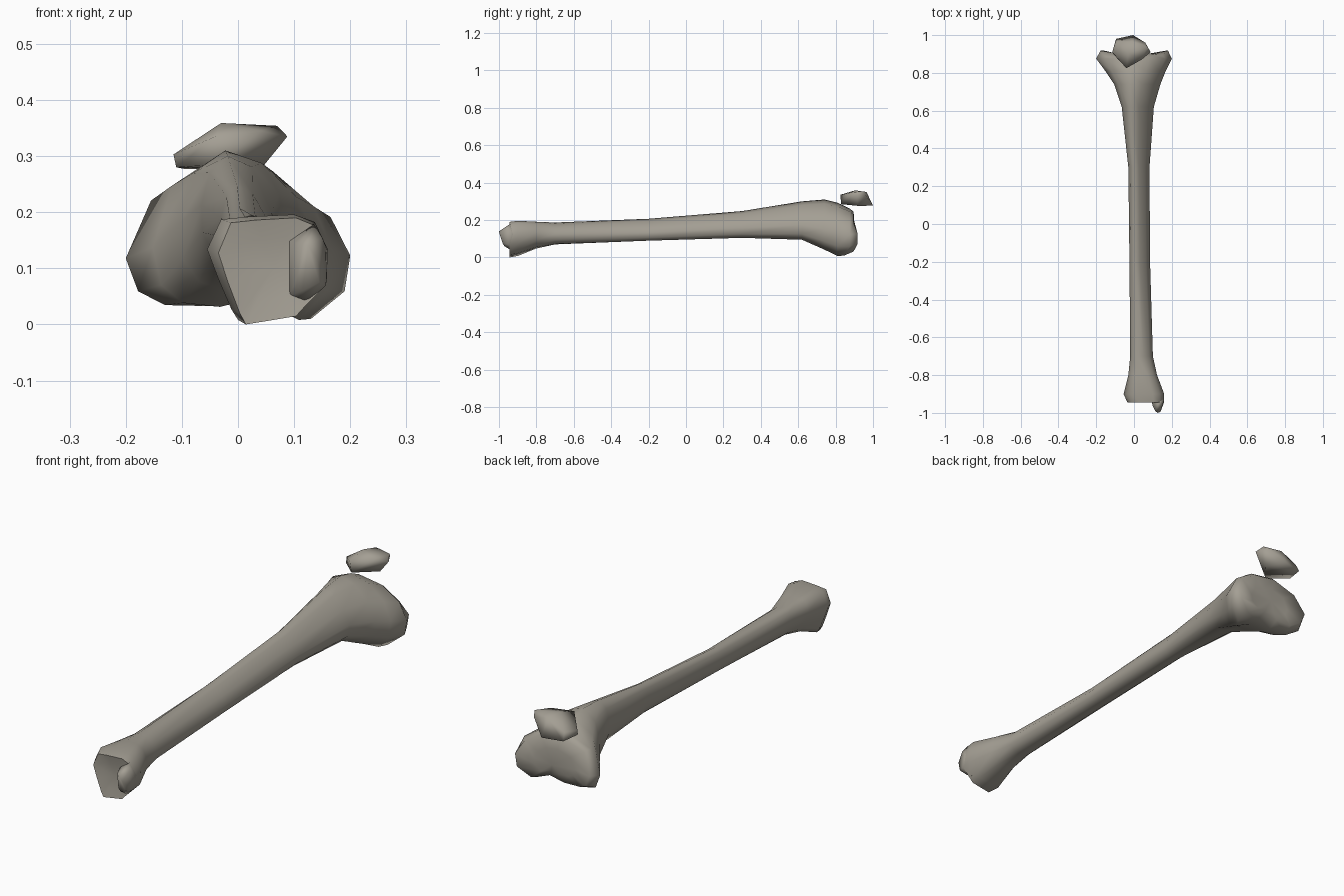
import bpy, bmesh, math

if "Cube" in bpy.data.objects:
    bpy.data.objects.remove(bpy.data.objects["Cube"])

# Cross-sections (x, z), 12 points each, from the front crest round towards +x
PLATEAU = [(-.03, .262), (.08, .245), (.165, .19), (.2, .12), (.19, .055), (.13, .005),
           (.03, .045), (-.045, .028), (-.13, .03), (-.178, .055), (-.2, .115), (-.155, .22)]
SHAFT = [(.25, 1), (.5, .9), (.8, .66), (1, .38), (.96, .14), (.76, 0),
         (.52, 0), (.3, .04), (.12, .16), (0, .36), (0, .6), (.08, .86)]
ANKLE = [(.02, .19), (.1, .194), (.137, .18), (.16, .13), (.158, .07), (.115, .03),
         (.1, .015), (0, 0), (-.012, .02), (-.035, .075), (-.055, .13), (-.03, .185)]

# Stations: y, x min, x max, z min, z max, blend (1 plateau, 0 shaft, -1 ankle)
STATIONS = [
    (.908, -.178, .18, .032, .245, 1), (.875, -.2, .2, .01, .262, 1),
    (.81, -.152, .168, .008, .293, .85), (.74, -.105, .14, .042, .31, .5),
    (.62, -.065, .105, .095, .3, .15), (.3, -.03, .082, .105, .248, 0),
    (-.2, -.024, .085, .09, .207, 0), (-.7, -.02, .1, .07, .187, -.4),
    (-.8, -.03, .122, .048, .191, -.8), (-.9, -.055, .16, .008, .196, -1),
    (-.945, -.035, .157, 0, .19, -1)]

bone = bpy.data.materials.new("bone")
bone.diffuse_color = (.37, .345, .295, 1)
bone.use_nodes = True
bone.node_tree.nodes["Principled BSDF"].inputs["Base Color"].default_value = bone.diffuse_color


def unit(points):
    xs, zs = zip(*points)
    return [((x - min(xs)) / (max(xs) - min(xs)), (z - min(zs)) / (max(zs) - min(zs)))
            for x, z in points]


def section(y, x0, x1, z0, z1, blend):
    end, t = unit(PLATEAU if blend > 0 else ANKLE), abs(blend)
    mix = [(s[0] + (e[0] - s[0]) * t, s[1] + (e[1] - s[1]) * t) for s, e in zip(SHAFT, end)]
    return [(x0 + (x1 - x0) * u, y, z0 + (z1 - z0) * v) for u, v in unit(mix)]


def finish(name, bm, angle):
    bmesh.ops.recalc_face_normals(bm, faces=bm.faces)
    mesh = bpy.data.meshes.new(name)
    bm.to_mesh(mesh)
    bm.free()
    mesh.materials.append(bone)
    ob = bpy.data.objects.new(name, mesh)
    bpy.context.collection.objects.link(ob)
    bpy.ops.object.select_all(action='DESELECT')
    ob.select_set(True)
    bpy.context.view_layer.objects.active = ob
    bpy.ops.object.shade_smooth_by_angle(angle=math.radians(angle))


def hull(name, points, angle):
    bm = bmesh.new()
    for p in points:
        bm.verts.new(p)
    bmesh.ops.convex_hull(bm, input=bm.verts)
    loose = [v for v in bm.verts if not v.link_faces]
    bmesh.ops.delete(bm, geom=loose, context='VERTS')
    finish(name, bm, angle)


def end_cap(bm, ring, scale, rim_y, mid_y):
    # dished joint surface with a centre point
    cx = sum(v.co.x for v in ring) / len(ring)
    cz = sum(v.co.z for v in ring) / len(ring)
    inner = [bm.verts.new((cx + (v.co.x - cx) * scale, rim_y, cz + (v.co.z - cz) * scale))
             for v in ring]
    mid = bm.verts.new((cx, mid_y, cz))
    n = len(ring)
    for i in range(n):
        j = (i + 1) % n
        bm.faces.new((ring[i], ring[j], inner[j], inner[i]))
        bm.faces.new((inner[i], inner[j], mid))


# Shin bone, lofted from knee to ankle
bm = bmesh.new()
rings = [[bm.verts.new(p) for p in section(*s)] for s in STATIONS]
# knee end: rear rim rolls back, sides stand proud
for v in rings[0]:
    v.co.y += .01 if .07 < v.co.z < .13 else -.012
for v in rings[1]:
    v.co.y -= .03 if v.co.z < .05 else 0
for a, b in zip(rings, rings[1:]):
    for i in range(12):
        j = (i + 1) % 12
        bm.faces.new((a[i], a[j], b[j], b[i]))
end_cap(bm, rings[0], .55, .9, .914)
end_cap(bm, rings[-1], .6, -.938, -.934)
finish("shin_bone", bm, 75)

# Inner ankle knob
hull("ankle_knob", [
    (.09, -.93, .15), (.09, -.93, .05), (.1, -.965, .145), (.1, -.965, .07),
    (.112, -.99, .145), (.125, -1, .14), (.14, -.995, .12), (.145, -.98, .075),
    (.115, -.97, .06), (.157, -.95, .07), (.16, -.93, .13), (.15, -.96, .155),
    (.135, -.94, .18), (.12, -.93, .035), (.15, -.9, .1)], 75)

# Kneecap
hull("kneecap", [
    (-.005, 1, .277), (-.095, .98, .277), (-.115, .91, .303), (-.11, .9, .28),
    (-.04, .825, .335), (-.035, .83, .285), (-.03, .905, .359), (.07, .94, .354),
    (.088, .91, .335), (.06, .96, .335), (.04, .92, .276), (-.01, .965, .35),
    (-.09, .965, .31), (.04, .87, .345)], 85)
